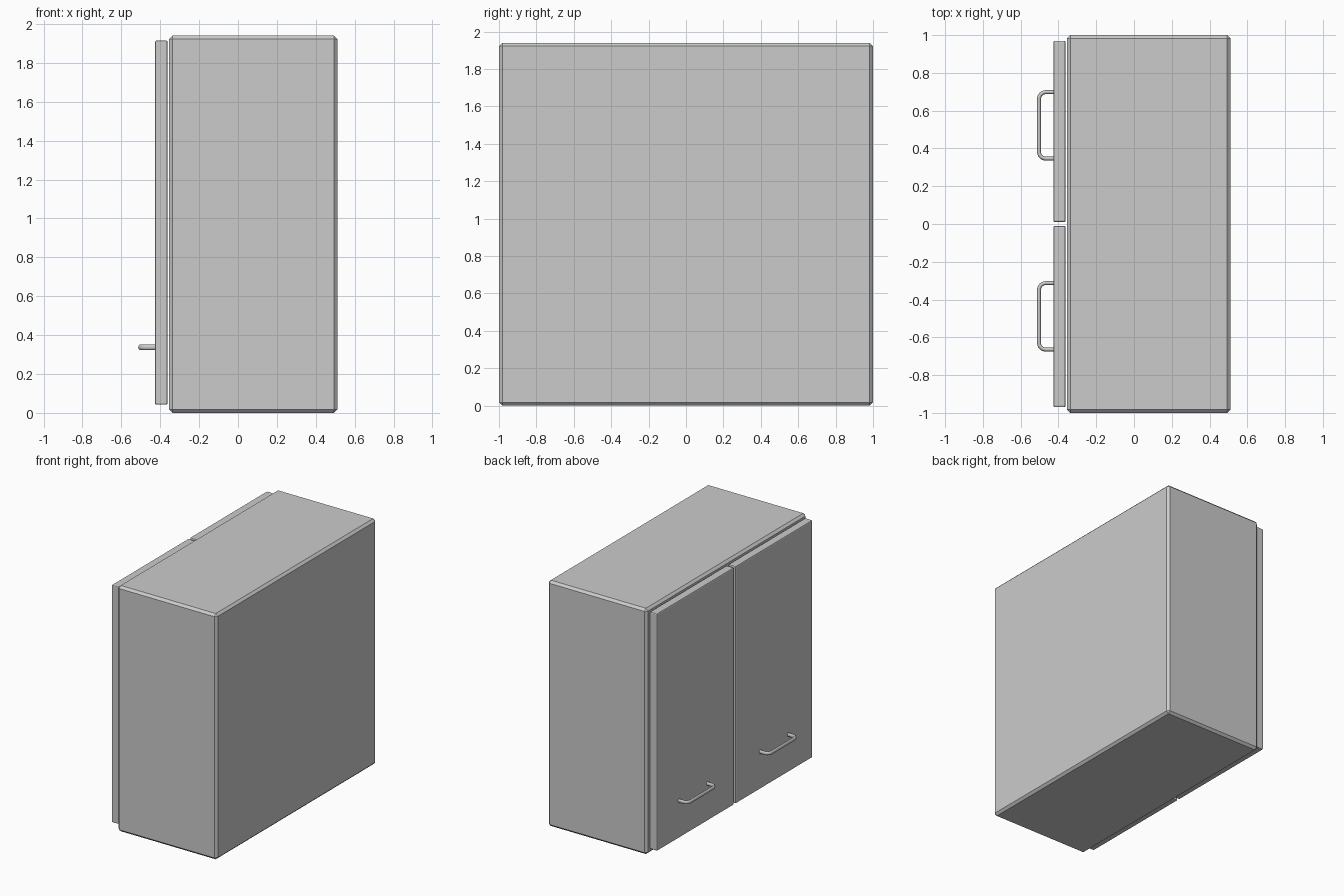
import bpy
import math

if "Cube" in bpy.data.objects:
    bpy.data.objects.remove(bpy.data.objects["Cube"])


def box(name, lo, hi, bevel, segments=1):
    """Box spanning two corners, with bevelled edges."""
    bpy.ops.mesh.primitive_cube_add(size=1, location=[(a + b) / 2 for a, b in zip(lo, hi)])
    ob = bpy.context.object
    ob.name = name
    ob.scale = [b - a for a, b in zip(lo, hi)]
    bpy.ops.object.transform_apply(location=False, rotation=False, scale=True)
    mod = ob.modifiers.new("edge_bevel", "BEVEL")
    mod.width = bevel
    mod.segments = segments
    return ob


def handle(name, y, z):
    """Bent bar handle: legs out from the door, rounded corners, straight grip."""
    door_x, grip_x, half, r = -0.415, -0.503, 0.176, 0.036
    corner = [(grip_x + r - r * math.sin(a), half - r + r * math.cos(a))
              for a in (math.pi / 2 * i / 6 for i in range(7))]
    side = [(door_x, half)] + corner
    path = side + [(px, -py) for px, py in reversed(side)]

    curve = bpy.data.curves.new(name, "CURVE")
    curve.dimensions = "3D"
    curve.bevel_depth = 0.0105
    curve.bevel_resolution = 3
    curve.use_fill_caps = True
    spline = curve.splines.new("POLY")
    spline.points.add(len(path) - 1)
    for point, (px, py) in zip(spline.points, path):
        point.co = (px, py, 0, 1)
    ob = bpy.data.objects.new(name, curve)
    bpy.context.collection.objects.link(ob)
    ob.location = (0, y, z)
    ob.scale.z = 1.4

    bpy.ops.object.select_all(action="DESELECT")
    ob.select_set(True)
    bpy.context.view_layer.objects.active = ob
    bpy.ops.object.convert(target="MESH")
    bpy.ops.object.shade_smooth_by_angle(angle=math.radians(40))


# Cabinet carcass with chamfered edges
box("cabinet_body", (-0.355, -1, 0), (0.511, 1, 1.94), 0.018)

# Two doors, separated by a narrow gap, each with a handle near the bottom
for label, y0, y1, handle_y in (("left", 0.01, 0.97, 0.522), ("right", -0.97, -0.01, -0.489)):
    box(f"{label}_door", (-0.427, y0, 0.042), (-0.362, y1, 1.915), 0.008, 2)
    handle(f"{label}_door_handle", handle_y, 0.338)
